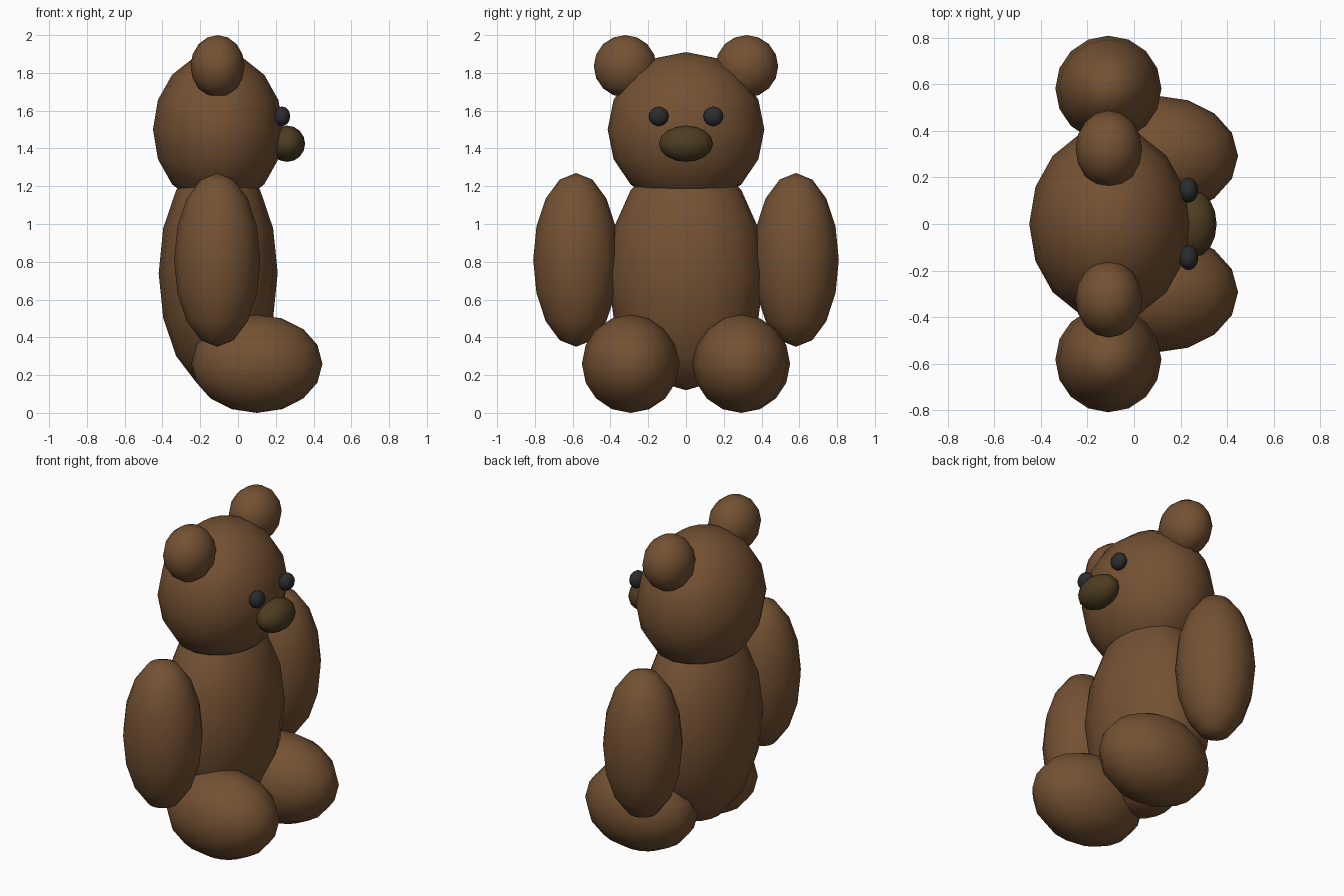
import bpy

if "Cube" in bpy.data.objects:
    bpy.data.objects.remove(bpy.data.objects["Cube"])


def material(name, rgb):
    m = bpy.data.materials.new(name)
    m.diffuse_color = (*rgb, 1.0)
    m.use_nodes = True
    m.node_tree.nodes["Principled BSDF"].inputs["Base Color"].default_value = m.diffuse_color
    return m


brown = material("brown fur", (0.175, 0.083, 0.033))
olive = material("dark olive brown", (0.075, 0.045, 0.015))
black = material("charcoal", (0.024, 0.025, 0.028))


def ellipsoid(name, centre, radii, mat):
    """Low-poly, smooth-shaded ellipsoid."""
    bpy.ops.mesh.primitive_uv_sphere_add(segments=16, ring_count=8, radius=1, location=centre)
    ob = bpy.context.object
    ob.name = name
    ob.scale = radii
    bpy.ops.object.transform_apply(location=False, rotation=False, scale=True)
    bpy.ops.object.shade_smooth()
    ob.data.materials.append(mat)


def pair(name, centre, radii, mat):
    """Left and right copies mirrored across the y = 0 plane."""
    x, y, z = centre
    for side, s in (("left", 1), ("right", -1)):
        ellipsoid(f"{side}_{name}", (x, s * y, z), radii, mat)


# Torso and head (the toy faces +x)
ellipsoid("body", (-0.105, 0, 0.74), (0.315, 0.415, 0.62), brown)
ellipsoid("head", (-0.105, 0, 1.50), (0.345, 0.415, 0.41), brown)

# Snout
ellipsoid("snout", (0.26, 0, 1.425), (0.095, 0.143, 0.096), olive)

# Paired parts
pair("ear", (-0.108, 0.322, 1.835), (0.143, 0.166, 0.165), brown)
pair("arm", (-0.11, 0.582, 0.81), (0.228, 0.227, 0.46), brown)
pair("leg", (0.10, 0.293, 0.26), (0.347, 0.258, 0.26), brown)
pair("eye", (0.234, 0.145, 1.57), (0.042, 0.053, 0.052), black)
